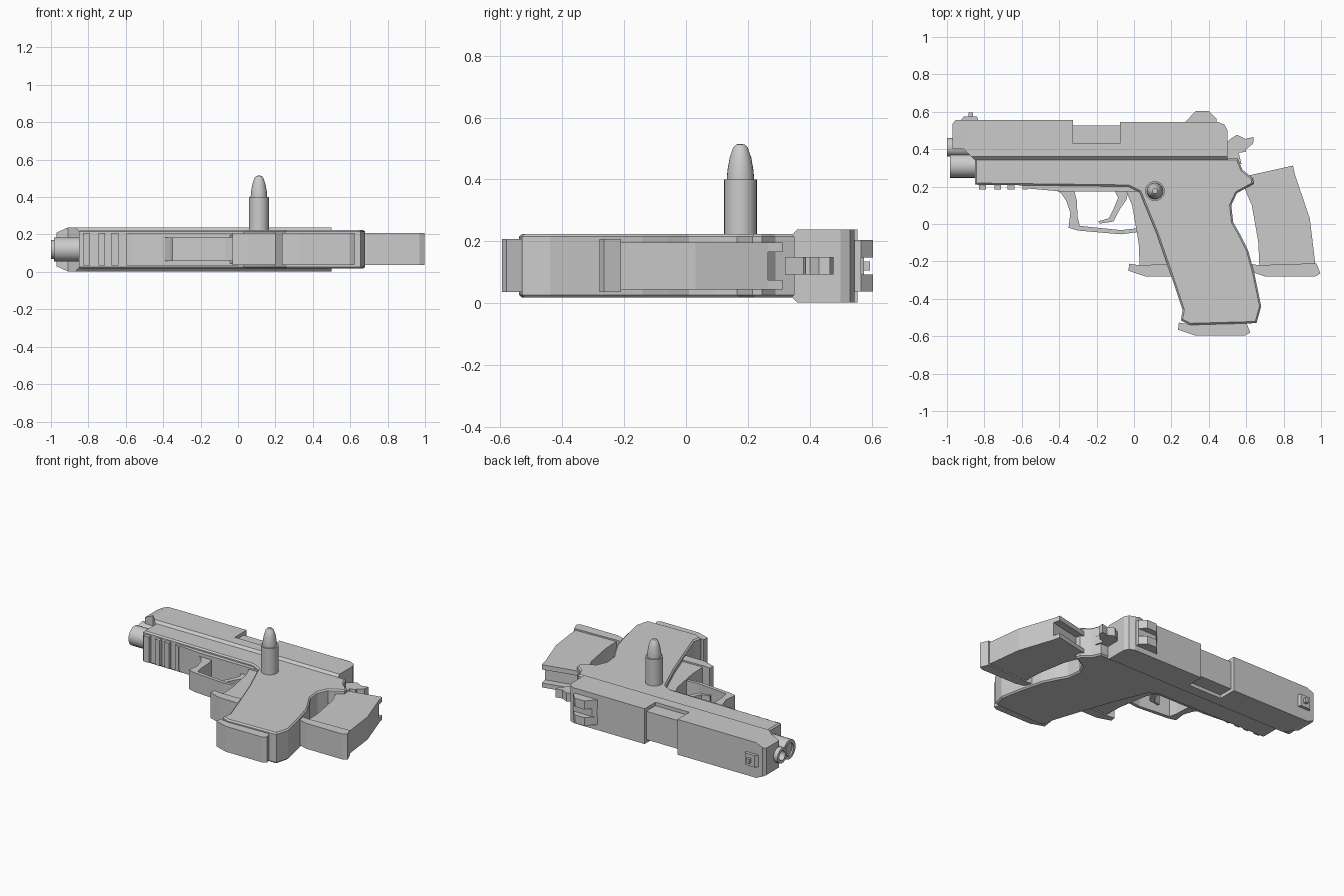
import bpy, bmesh
from math import pi
from mathutils import Vector, Matrix

if "Cube" in bpy.data.objects:
    bpy.data.objects.remove(bpy.data.objects["Cube"])

MID = 0.12  # mid plane of the flat-lying body


def finish(name, bm):
    bmesh.ops.recalc_face_normals(bm, faces=bm.faces[:])
    me = bpy.data.meshes.new(name)
    bm.to_mesh(me)
    bm.free()
    ob = bpy.data.objects.new(name, me)
    bpy.context.collection.objects.link(ob)
    return ob


def prism(name, pts, z0, z1, bevel=0, cuts=()):
    """Extrude an xy profile along z; optionally chamfer the rim and slice with planes."""
    bm = bmesh.new()
    f = bm.faces.new([bm.verts.new((x, y, z0)) for x, y in pts])
    top = bmesh.ops.extrude_face_region(bm, geom=[f])['geom']
    bmesh.ops.translate(bm, vec=(0, 0, z1 - z0),
                        verts=[v for v in top if isinstance(v, bmesh.types.BMVert)])
    if bevel:
        rim = [e for e in bm.edges if abs(e.verts[0].co.z - e.verts[1].co.z) < 1e-5]
        bmesh.ops.bevel(bm, geom=rim, offset=bevel, segments=1, profile=0.5, affect='EDGES')
    for co, no in cuts:
        r = bmesh.ops.bisect_plane(bm, geom=bm.verts[:] + bm.edges[:] + bm.faces[:],
                                   plane_co=co, plane_no=no, clear_outer=True)
        edges = [g for g in r['geom_cut'] if isinstance(g, bmesh.types.BMEdge)]
        bmesh.ops.holes_fill(bm, edges=edges)
    return finish(name, bm)


def box(name, x0, x1, y0, y1, z0, z1):
    return prism(name, [(x0, y0), (x1, y0), (x1, y1), (x0, y1)], z0, z1)


def lathe(name, prof, loc, axis='Z', n=24):
    """Spin (radius, height) pairs about an axis."""
    bm = bmesh.new()
    vs = [bm.verts.new((r, 0, h)) for r, h in prof]
    es = [bm.edges.new(p) for p in zip(vs, vs[1:])]
    bmesh.ops.spin(bm, geom=vs + es, cent=(0, 0, 0), axis=(0, 0, 1), angle=2 * pi, steps=n)
    bmesh.ops.remove_doubles(bm, verts=bm.verts[:], dist=1e-4)
    m = Matrix.Rotation(-pi / 2, 4, 'Y') if axis == 'X' else Matrix()
    bmesh.ops.transform(bm, matrix=Matrix.Translation(loc) @ m, verts=bm.verts[:])
    ob = finish(name, bm)
    bpy.context.view_layer.objects.active = ob
    ob.select_set(True)
    bpy.ops.object.shade_smooth_by_angle(angle=0.5)
    ob.select_set(False)
    return ob


def cut(target, cutter):
    m = target.modifiers.new("cut", 'BOOLEAN')
    m.operation, m.solver, m.object = 'DIFFERENCE', 'EXACT', cutter
    cutter.hide_render = True
    cutter.hide_viewport = True


# slide, with chamfered lower edges and nose
slide_pts = [(-0.97, 0.40), (-0.91, 0.40), (-0.85, 0.34), (0.50, 0.34), (0.50, 0.50),
             (0.485, 0.53), (0.45, 0.545), (-0.075, 0.545), (-0.075, 0.527), (-0.325, 0.527),
             (-0.325, 0.555), (-0.955, 0.555), (-0.97, 0.535)]
cuts = []
for s in (-1, 1):
    cuts.append((Vector((0, 0.34, MID + s * 0.098)), Vector((0, -1, s)).normalized()))
    cuts.append((Vector((-0.97, 0, MID + s * 0.09)), Vector((-1, 0, s * 2.2)).normalized()))
slide = prism("slide", slide_pts, 0.002, 0.238, cuts=cuts)
for nm, z0, z1 in (("upper", 0.215, 0.3), ("lower", -0.1, 0.025)):
    cut(slide, box("port_cutter_" + nm, -0.325, -0.075, 0.43, 0.6, z0, z1))

# frame with grip
frame_pts = [(-0.85, 0.35), (-0.85, 0.21), (-0.03, 0.20), (0.03, 0.17), (0.12, -0.05), (0.20, -0.28),
             (0.26, -0.46), (0.25, -0.515), (0.30, -0.54), (0.655, -0.53), (0.68, -0.44),
             (0.645, -0.27), (0.61, -0.14), (0.57, -0.06), (0.53, 0.01), (0.52, 0.10), (0.55, 0.165),
             (0.64, 0.215), (0.635, 0.245), (0.58, 0.29), (0.555, 0.35)]
prism("frame_and_grip", frame_pts, 0.018, 0.224, bevel=0.009)

# accessory rail teeth
for i, (a, b) in enumerate(((-0.83, -0.79), (-0.745, -0.71), (-0.675, -0.64), (-0.595, -0.57))):
    box(f"rail_tooth_{i}", a, b, 0.185, 0.22, 0.035, 0.207)
prism("underside_strip", [(-0.57, 0.215), (-0.57, 0.19), (-0.40, 0.175), (0.02, 0.175), (0.02, 0.215)],
      0.035, 0.207)

# trigger guard and trigger
guard = [(-0.42, 0.18), (-0.39, 0.165), (-0.36, 0.12), (-0.34, 0.06), (-0.35, -0.02), (-0.30, -0.035),
         (-0.07, -0.055), (0.06, -0.038), (0.06, -0.018), (-0.07, -0.033), (-0.29, -0.01),
         (-0.302, 0.04), (-0.305, 0.12), (-0.32, 0.18)]
prism("trigger_guard", guard, 0.057, 0.185)
trigger = [(-0.105, 0.18), (-0.085, 0.14), (-0.11, 0.08), (-0.135, 0.03), (-0.19, 0.015),
           (-0.185, 0.002), (-0.11, 0.013), (-0.075, 0.08), (-0.04, 0.13), (-0.03, 0.18)]
prism("trigger", trigger, 0.09, 0.152)

# barrel and recoil rod housing
lathe("barrel", [(0, 0.85), (0.032, 0.85), (0.032, 1.0), (0.05, 1.0), (0.05, 0.85)],
      (0, 0.41, MID), 'X')
lathe("rod_housing", [(0, 0.84), (0.064, 0.84), (0.064, 0.985), (0.042, 0.985), (0.042, 0.975), (0, 0.975)],
      (0, 0.311, MID), 'X')

# front sight
prism("front_sight_base", [(-0.93, 0.55), (-0.83, 0.55), (-0.84, 0.575), (-0.91, 0.575)], 0.08, 0.16)
box("front_sight_post", -0.885, -0.86, 0.57, 0.595, 0.105, 0.135)

# rear sight: solid base with two ears leaving a notch
rear = [(0.27, 0.54), (0.44, 0.54), (0.44, 0.565), (0.40, 0.605), (0.33, 0.605)]
prism("rear_sight_base", [(0.27, 0.54), (0.44, 0.54), (0.44, 0.565), (0.30, 0.565)], 0.093, 0.148)
for nm, z0, z1 in (("left", 0.148, 0.205), ("right", 0.038, 0.093)):
    prism("rear_sight_" + nm, rear, z0, z1)

# hammer
hammer = [(0.48, 0.42), (0.51, 0.45), (0.55, 0.477), (0.595, 0.455), (0.64, 0.465), (0.637, 0.43),
          (0.60, 0.40), (0.60, 0.387), (0.56, 0.38), (0.575, 0.32), (0.48, 0.32)]
prism("hammer", hammer, 0.093, 0.15)

# three identical magazines: one in the grip, two spare
body = [(0.585, 0.205), (0.86, 0.265), (0.94, 0.03), (0.97, -0.22), (0.67, -0.22), (0.665, -0.1), (0.63, 0.1)]
lips = [(0.57, 0.25), (0.85, 0.312)] + body[1:] + body[:1]
base = [(0.615, -0.212), (0.665, -0.22), (0.975, -0.21), (0.997, -0.265), (0.97, -0.28), (0.70, -0.28),
        (0.61, -0.25)]
for nm, dx, dy in (("rear", 0, 0), ("front", -0.64, 0), ("loaded", -0.375, -0.315)):
    def move(pts):
        return [(x + dx, y + dy) for x, y in pts]
    prism(f"{nm}_magazine_body", move(body), 0.075, 0.165)
    for side, z0, z1 in (("left", 0.165, 0.197), ("right", 0.045, 0.075)):
        prism(f"{nm}_magazine_{side}_wall", move(lips), z0, z1)
    prism(f"{nm}_magazine_base", move(base), 0.037, 0.207)

# upright cartridge
lathe("cartridge_case", [(0, 0.21), (0.053, 0.21), (0.053, 0.40), (0, 0.40)], (0.112, 0.176, 0))
lathe("cartridge_tip", [(0.044, 0.395), (0.044, 0.405), (0.042, 0.43), (0.035, 0.47), (0.024, 0.502),
                        (0.014, 0.513), (0, 0.515)], (0.112, 0.176, 0))
